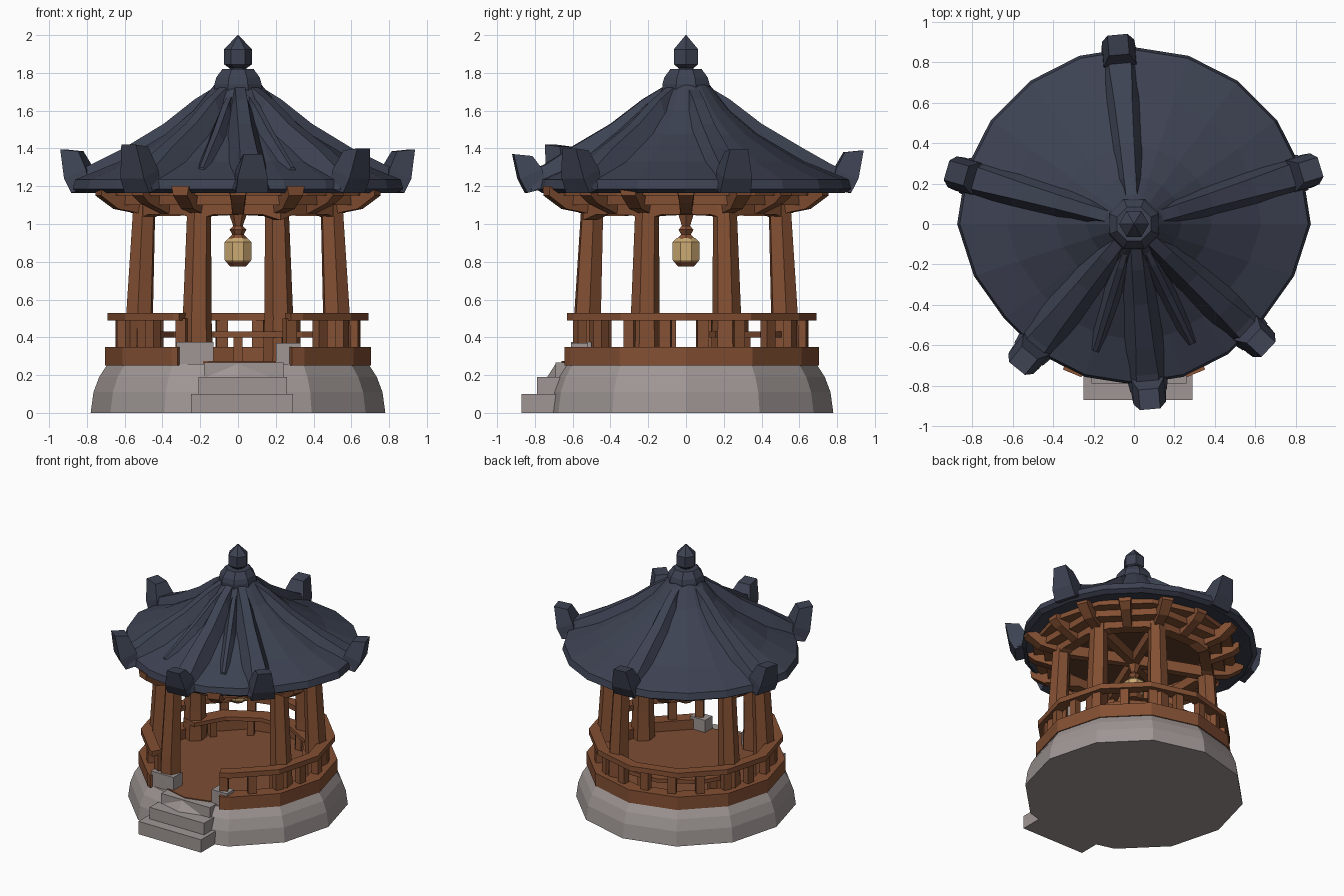
import bpy, bmesh, math
from math import sin, cos, radians, pi

if "Cube" in bpy.data.objects:
    bpy.data.objects.remove(bpy.data.objects["Cube"])

def mat(name, c):
    m = bpy.data.materials.new(name)
    m.diffuse_color = (*c, 1)
    m.use_nodes = True
    m.node_tree.nodes["Principled BSDF"].inputs["Base Color"].default_value = m.diffuse_color
    return m

STONE = mat("grey stone", (0.345, 0.305, 0.295))
WOOD = mat("red brown wood", (0.23, 0.08, 0.033))
FLOOR = mat("floor wood", (0.205, 0.073, 0.033))
DARK = mat("dark ceiling wood", (0.12, 0.047, 0.022))
TILE = mat("slate blue tile", (0.047, 0.055, 0.085))
GLOW = mat("lantern yellow", (0.60, 0.40, 0.17))

def finish(name, bm, m):
    bmesh.ops.recalc_face_normals(bm, faces=bm.faces)
    me = bpy.data.meshes.new(name)
    bm.to_mesh(me)
    bm.free()
    me.materials.append(m)
    ob = bpy.data.objects.new(name, me)
    bpy.context.collection.objects.link(ob)
    return ob

def loft(name, rings, m, loop=False):
    """Skin rings of equal point count; cap both ends unless looped."""
    bm = bmesh.new()
    vs = [[bm.verts.new(p) for p in r] for r in rings]
    n, k = len(vs[0]), len(vs)
    for a in range(k if loop else k - 1):
        p, q = vs[a], vs[(a + 1) % k]
        for i in range(n):
            j = (i + 1) % n
            bm.faces.new((p[i], p[j], q[j], q[i]))
    if not loop:
        bm.faces.new(vs[0])
        bm.faces.new(vs[-1])
    return finish(name, bm, m)

def lathe(name, prof, n, m, x=0, y=0, rot=0):
    """Stack of n-sided rings from (radius, z) pairs."""
    return loft(name, [[(x + r * cos(rot + 2 * pi * i / n), y + r * sin(rot + 2 * pi * i / n), z)
                        for i in range(n)] for r, z in prof], m)

def box(name, x0, x1, y0, y1, z0, z1, m):
    return loft(name, [[(x0, y0, z), (x1, y0, z), (x1, y1, z), (x0, y1, z)] for z in (z0, z1)], m)

def polar(r, deg, z, side=0):
    a = radians(deg)
    return (r * cos(a) - side * sin(a), r * sin(a) + side * cos(a), z)

def band(name, angles, r0, r1, z0, z1, m, loop=False):
    """Curved rectangular rail through the given angles."""
    return loft(name, [[polar(r0, a, z0), polar(r1, a, z0), polar(r1, a, z1), polar(r0, a, z1)]
                       for a in angles], m, loop)

def radial(name, deg, stations, m):
    """Bar running outwards: stations of (radius, z bottom, z top, bottom width, top width)."""
    return loft(name, [[polar(r, deg, z0, -w0 / 2), polar(r, deg, z0, w0 / 2),
                        polar(r, deg, z1, w1 / 2), polar(r, deg, z1, -w1 / 2)]
                       for r, z0, z1, w0, w1 in stations], m)

# stone base and steps
lathe("stone_base", [(0.78, 0), (0.765, 0.11), (0.735, 0.19), (0.69, 0.26)], 12, STONE)
box("step_low", -0.25, 0.29, -0.87, -0.5, 0, 0.1, STONE)
box("step_mid", -0.21, 0.26, -0.79, -0.5, 0.0, 0.19, STONE)
box("step_top", -0.18, 0.24, -0.69, -0.5, 0.0, 0.268, STONE)
box("entrance_block_left", -0.325, -0.13, -0.61, -0.5, 0.25, 0.375, STONE)
box("entrance_block_right", 0.2, 0.33, -0.61, -0.52, 0.25, 0.37, STONE)

# timber floor and rim, open at the entrance
lathe("floor", [(0.66, 0.24), (0.66, 0.275)], 12, FLOOR)
rail_angles = [-66] + list(range(-60, 241, 30)) + [243]
band("floor_rim", rail_angles, 0.60, 0.705, 0.25, 0.35, WOOD)

# railing with posts, and bench inside it
band("hand_rail", rail_angles, 0.61, 0.69, 0.49, 0.53, WOOD)
band("bench", range(15, 166, 30), 0.48, 0.6, 0.40, 0.43, WOOD)
for a in range(-64, 245, 18):
    radial("rail_post", a, [(0.60, 0.34, 0.5, 0.06, 0.06), (0.65, 0.34, 0.5, 0.06, 0.06)], WOOD)
for a in (35, 65, 90, 115, 145):
    radial("bench_leg", a, [(0.50, 0.27, 0.41, 0.05, 0.05), (0.56, 0.27, 0.41, 0.05, 0.05)], WOOD)

# six columns on an octagon, skipping the entrance side and its opposite
for a in (-22.5, 22.5, 67.5, 157.5, 202.5, 247.5):
    x, y, _ = polar(0.565, a, 0)
    tx, ty, _ = polar(0.535, a, 0)
    loft("column", [[(cx + r * cos(radians(a + 60 * i)), cy + r * sin(radians(a + 60 * i)), z)
                     for i in range(6)]
                    for cx, cy, r, z in ((x, y, 0.085, 0.27), (x, y, 0.077, 0.5), (tx, ty, 0.062, 1.14))], WOOD)

# arched beams between columns, stepped brackets and ceiling
corners = [22.5 + 45 * k for k in range(8)]
arch = []
for k in range(8):
    for d, z in ((0, 1.02), (9, 1.05), (36, 1.05)):
        f = cos(radians(22.5)) / cos(radians(d - 22.5))
        r = 0.56 * f
        a = corners[k] + d
        arch.append([polar(r - 0.05, a, z), polar(r + 0.03, a, z),
                     polar(r + 0.03, a, 1.12), polar(r - 0.05, a, 1.12)])
loft("ring_beam", arch, WOOD, True)
band("bracket_ring_low", corners, 0.55, 0.68, 1.10, 1.15, WOOD, True)
band("bracket_ring_high", range(0, 360, 30), 0.58, 0.73, 1.15, 1.195, WOOD, True)
for k in range(16):
    a = 22.5 * k
    big = k % 2 == 1
    radial("bracket", a, [(0.54, 1.05, 1.14, 0.06, 0.08),
                          (0.70, 1.08 if big else 1.11, 1.16, 0.07, 0.09),
                          (0.80 if big else 0.75, 1.15, 1.2, 0.08, 0.10)], WOOD)
lathe("ceiling", [(0.66, 1.19), (0.66, 1.21)], 16, DARK)
for a in (22.5, 67.5, 157.5):
    radial("ceiling_beam", a, [(-0.54, 1.04, 1.12, 0.06, 0.06), (0, 1.05, 1.13, 0.05, 0.05),
                               (0.54, 1.04, 1.12, 0.06, 0.06)], WOOD)

# hanging lantern
lathe("lantern_hanger", [(0.05, 1.06), (0.025, 0.99), (0.045, 0.97), (0.03, 0.945), (0.055, 0.92)], 6, WOOD)
lathe("lantern", [(0.055, 0.925), (0.076, 0.905), (0.076, 0.81), (0.07, 0.80)], 8, GLOW, rot=pi / 8)
lathe("lantern_foot", [(0.072, 0.803), (0.045, 0.775)], 8, WOOD, rot=pi / 8)

# roof: concave skin, a little shorter towards the front
def roof_ring(f, z, n=20):
    out = []
    for i in range(n):
        a = 2 * pi * i / n
        r = f * (0.875 - 0.08 * min(1, 1.7 * max(0, -sin(a))))
        out.append((r * cos(a), r * sin(a), z))
    return out

loft("roof", [roof_ring(f, z) for f, z in
              ((0.60, 1.22), (0.96, 1.165), (1.0, 1.185), (0.985, 1.235), (0.72, 1.33),
               (0.44, 1.475), (0.27, 1.60), (0.14, 1.74))], TILE)

# six broad main ridges with upturned horns, (angle, tip radius, tip height)
for a, t, h in ((95, 0.93, 1.39), (17, 0.955, 1.395), (164, 0.955, 1.395),
                (-85, 0.91, 1.37), (-43, 0.90, 1.40), (-129, 0.91, 1.42)):
    radial("ridge", a, [(0.08, 1.66, 1.75, 0.09, 0.05), (0.23, 1.54, 1.66, 0.15, 0.06),
                        (0.40, 1.41, 1.53, 0.19, 0.07), (0.62, 1.28, 1.40, 0.21, 0.09),
                        (t - 0.16, 1.19, 1.315, 0.21, 0.11), (t - 0.08, 1.18, 1.28, 0.18, 0.11)], TILE)
    loft("ridge_horn", [[polar(r, a, z, s) for r, z, s in
                         ((t + i, zi, -w), (t + o, zo, -w), (t + o, zo, w), (t + i, zi, w))]
                        for i, o, zi, zo, w in ((-0.16, -0.06, 1.19, 1.165, 0.085),
                                                (-0.14, -0.02, 1.29, 1.24, 0.08),
                                                (-0.09, 0.01, h - 0.01, h, 0.05))], TILE)

# low folds over the front
for a in (-107, -64):
    radial("roof_fold", a, [(0.1, 1.64, 1.71, 0.05, 0.02), (0.23, 1.54, 1.63, 0.09, 0.03),
                            (0.40, 1.40, 1.49, 0.12, 0.03), (0.66, 1.24, 1.30, 0.10, 0.02)], TILE)

# crown and finial
lathe("roof_crown", [(0.135, 1.67), (0.135, 1.74), (0.125, 1.775), (0.09, 1.82)], 8, TILE, rot=pi / 8)
lathe("finial", [(0.04, 1.80), (0.045, 1.825), (0.074, 1.845), (0.074, 1.925), (0.002, 2.0)], 6, TILE)
